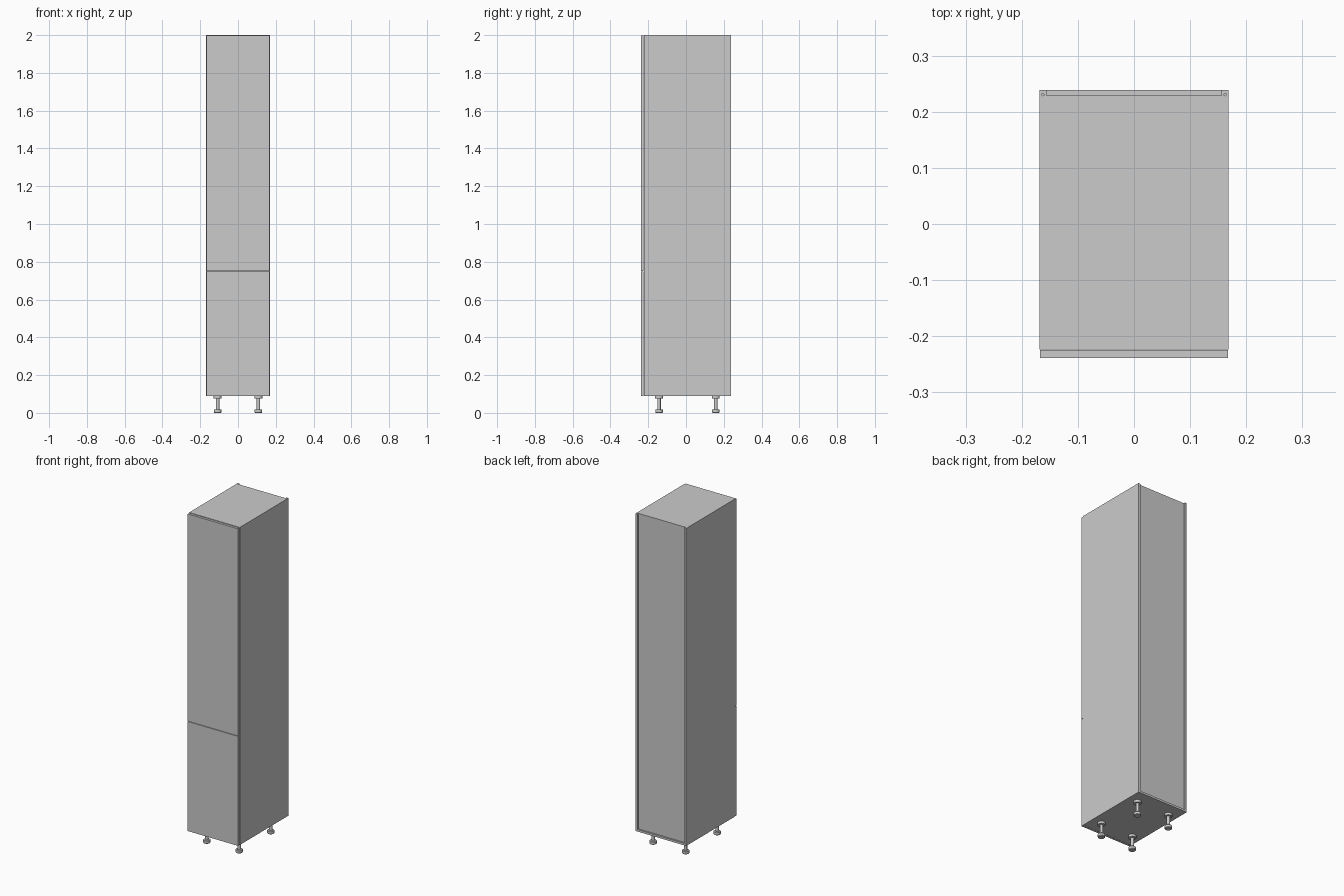
import bpy, bmesh, math
from mathutils import Vector, Matrix

if "Cube" in bpy.data.objects:
    bpy.data.objects.remove(bpy.data.objects["Cube"])

W, D = 0.1685, 0.2385      # half width, half depth
T = 0.0125                 # panel thickness
Z0, Z1 = 0.09, 2.0         # carcass bottom and top
FRONT = -0.2235            # front of carcass, where the doors sit
BACK = 0.229               # rear face of the recessed back
SPLIT = 0.75               # joint between the two doors


def finish(name, bm):
    bmesh.ops.recalc_face_normals(bm, faces=bm.faces)
    mesh = bpy.data.meshes.new(name)
    bm.to_mesh(mesh)
    bm.free()
    obj = bpy.data.objects.new(name, mesh)
    bpy.context.collection.objects.link(obj)
    return obj


def box(name, lo, hi):
    lo, hi = Vector(lo), Vector(hi)
    bm = bmesh.new()
    m = Matrix.Translation((lo + hi) / 2) @ Matrix.Diagonal((*(hi - lo), 1))
    bmesh.ops.create_cube(bm, size=1, matrix=m)
    return finish(name, bm)


def lathe(name, profile, location, segments=24):
    bm = bmesh.new()
    verts = [bm.verts.new((r, 0, z)) for r, z in profile]
    edges = [bm.edges.new(p) for p in zip(verts, verts[1:])]
    bmesh.ops.spin(bm, geom=verts + edges, cent=(0, 0, 0), axis=(0, 0, 1),
                   angle=math.tau, steps=segments, use_duplicate=False)
    bmesh.ops.remove_doubles(bm, verts=bm.verts, dist=1e-5)
    obj = finish(name, bm)
    obj.location = location
    bpy.ops.object.select_all(action='DESELECT')
    obj.select_set(True)
    bpy.context.view_layer.objects.active = obj
    bpy.ops.object.shade_smooth_by_angle(angle=math.radians(30))
    return obj


# Side panels, each with a small hole drilled in the top rear corner
for label, s in (("left", -1), ("right", 1)):
    xs = sorted((s * W, s * (W - T)))
    side = box(f"{label}_side_panel", (xs[0], FRONT, Z0), (xs[1], D, Z1))
    bm = bmesh.new()
    bmesh.ops.create_cone(bm, cap_ends=True, segments=12, radius1=0.002, radius2=0.002,
                          depth=0.04, matrix=Matrix.Translation((s * 0.1625, 0.2305, Z1)))
    cutter = finish(f"{label}_hole_cutter", bm)
    cutter.hide_render = True
    cutter.hide_set(True)
    mod = side.modifiers.new("hole", 'BOOLEAN')
    mod.operation = 'DIFFERENCE'
    mod.object = cutter

# Top stops at the recessed back; bottom runs to the rear edge
X = W - T
box("top_panel", (-X, FRONT, Z1 - T), (X, BACK, Z1))
box("bottom_panel", (-X, FRONT, Z0), (X, D, Z0 + T))
box("back_panel", (-X, BACK - 0.004, Z0 + T), (X, BACK, Z1 - T))
box("fixed_shelf", (-X, FRONT, SPLIT - T / 2), (X, BACK - 0.004, SPLIT + T / 2))

# Doors, slightly narrower than the carcass
DW = W - 0.001
box("lower_door", (-DW, -D, Z0), (DW, FRONT - 0.001, SPLIT - 0.0015))
box("upper_door", (-DW, -D, SPLIT + 0.0015), (DW, FRONT - 0.001, Z1 - 0.003))

# Adjustable legs: foot, stem and mounting flange
leg_profile = [(0, 0), (0.017, 0), (0.02, 0.003), (0.02, 0.017), (0.018, 0.019),
               (0.009, 0.019), (0.009, 0.076), (0.021, 0.076), (0.021, Z0), (0, Z0)]
for xn, x in (("left", -0.108), ("right", 0.108)):
    for yn, y in (("front", -0.1425), ("back", 0.1575)):
        lathe(f"{yn}_{xn}_leg", leg_profile, (x, y, 0))
